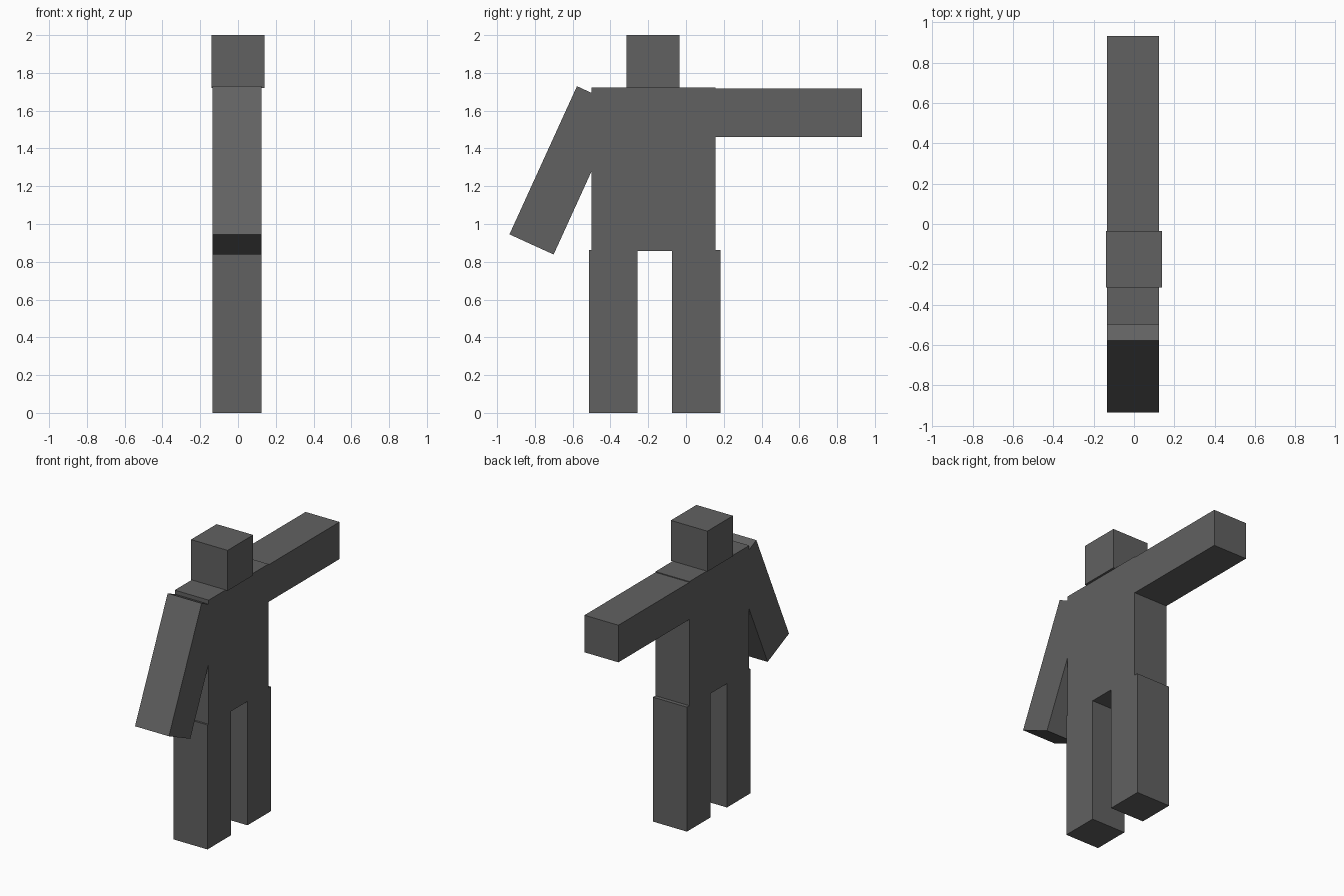
import bpy
import math

if "Cube" in bpy.data.objects:
    bpy.data.objects.remove(bpy.data.objects["Cube"])

# One flat grey for the whole figure
grey = bpy.data.materials.new("dark grey")
grey.diffuse_color = (0.12, 0.12, 0.12, 1.0)
grey.use_nodes = True
grey.node_tree.nodes["Principled BSDF"].inputs["Base Color"].default_value = grey.diffuse_color


def box(name, center, size, tilt=0.0):
    """Box of the given size, tilted about the x axis (degrees)."""
    bpy.ops.mesh.primitive_cube_add(size=1, location=center)
    ob = bpy.context.object
    ob.name = name
    ob.scale = size
    ob.rotation_euler.x = math.radians(tilt)
    ob.data.materials.append(grey)
    return ob


X = -0.005       # body centre, slightly off the head centre
DEPTH = 0.26     # thickness of body and limbs along x
LIMB = 0.257     # limb width
LENGTH = 0.862   # limb length

# Head and torso
box("head", (0, -0.174, 1.86), (0.28, 0.28, 0.28))
box("torso", (X, -0.172, 1.29), (DEPTH, 0.655, 0.864))

# Legs
for name, y in (("left_leg", -0.384), ("right_leg", 0.054)):
    box(name, (X, y, LENGTH / 2), (DEPTH, LIMB, LENGTH))

# Arms: one hanging outwards, one held straight out
box("lowered_arm", (X, -0.639, 1.284), (DEPTH, LIMB, LENGTH), -24.5)
box("raised_arm", (X, 0.502, 1.588), (DEPTH, LIMB, LENGTH), 90)
